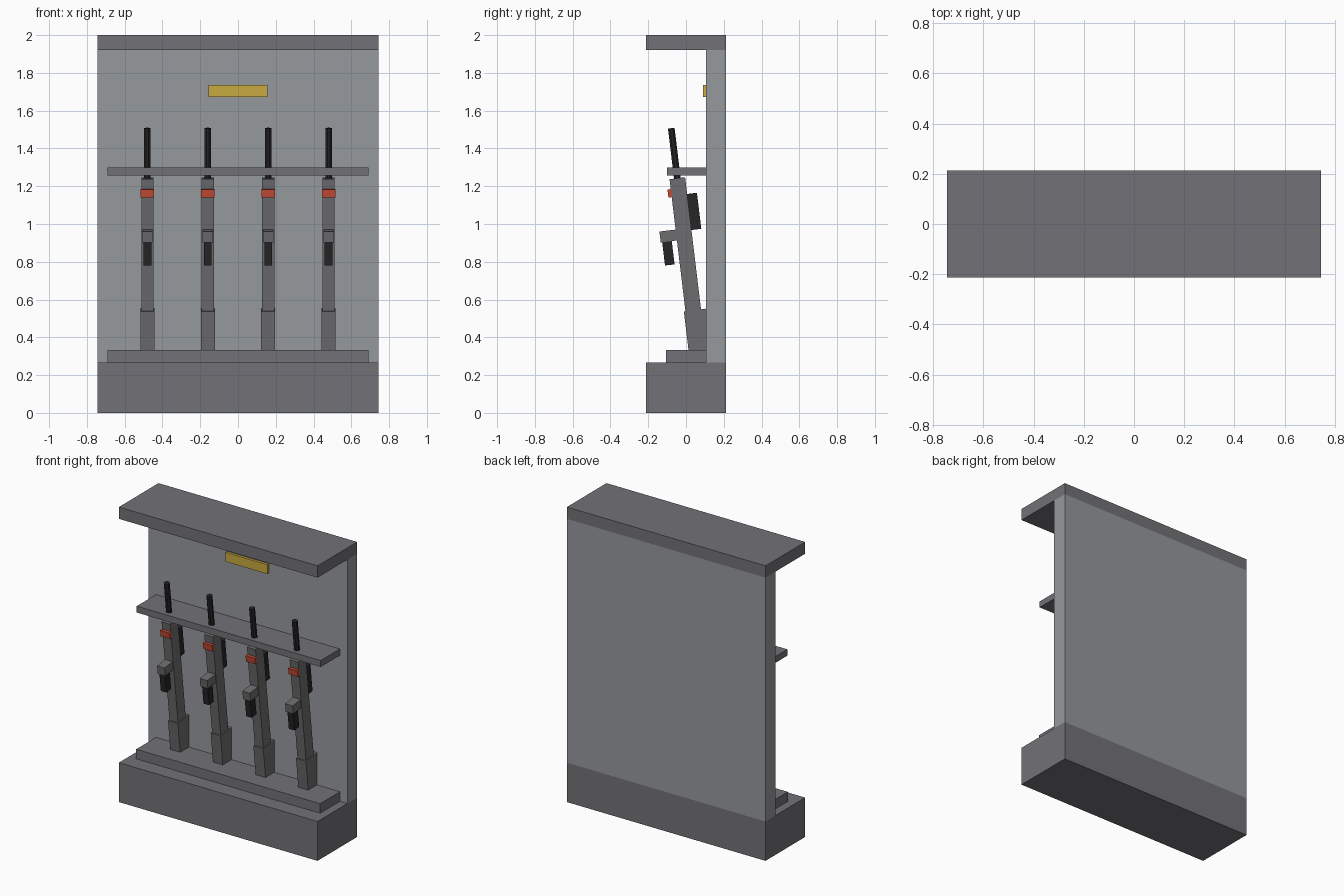
import bpy, bmesh, math
from mathutils import Matrix, Vector

if "Cube" in bpy.data.objects:
    bpy.data.objects.remove(bpy.data.objects["Cube"])


def material(name, rgb):
    m = bpy.data.materials.new(name)
    m.diffuse_color = (*rgb, 1)
    m.use_nodes = True
    m.node_tree.nodes["Principled BSDF"].inputs["Base Color"].default_value = m.diffuse_color
    return m


FRAME = material("dark_grey_metal", (0.17, 0.17, 0.185))
PANEL = material("light_grey_panel", (0.30, 0.32, 0.34))
GUN = material("gun_grey", (0.155, 0.155, 0.162))
BLACK = material("near_black", (0.019, 0.019, 0.02))
RED = material("red_marking", (0.57, 0.07, 0.035))
YELLOW = material("yellow_plate", (0.58, 0.40, 0.05))


def finish(name, bm, mat, matrix):
    bm.transform(matrix)
    me = bpy.data.meshes.new(name)
    bm.to_mesh(me)
    bm.free()
    me.materials.append(mat)
    ob = bpy.data.objects.new(name, me)
    bpy.context.collection.objects.link(ob)
    return ob


def box(name, mat, x, y, z, matrix=Matrix()):
    """Box from (min, max) ranges on each axis."""
    bm = bmesh.new()
    size = Vector((x[1] - x[0], y[1] - y[0], z[1] - z[0]))
    mid = Vector((sum(x), sum(y), sum(z))) / 2
    bmesh.ops.create_cube(bm, size=1)
    return finish(name, bm, mat, matrix @ Matrix.Translation(mid) @ Matrix.Diagonal((*size, 1)))


def rod(name, mat, radius, z, matrix, sides=8):
    bm = bmesh.new()
    bmesh.ops.create_cone(bm, cap_ends=True, segments=sides, radius1=radius,
                          radius2=radius, depth=z[1] - z[0])
    turn = Matrix.Rotation(math.pi / sides, 4, 'Z')
    return finish(name, bm, mat, matrix @ Matrix.Translation((0, 0, sum(z) / 2)) @ turn)


# Rack: base, back panel, canopy, the two rests and the label plate
W = 0.745
box("base", FRAME, (-W, W), (-0.212, 0.212), (0, 0.267))
box("back_panel", PANEL, (-W, W), (0.107, 0.212), (0.267, 1.92))
box("canopy", FRAME, (-W, W), (-0.212, 0.212), (1.92, 2.0))
box("butt_ledge", FRAME, (-0.69, 0.69), (-0.105, 0.107), (0.267, 0.332))
box("barrel_rest", FRAME, (-0.69, 0.69), (-0.10, 0.107), (1.257, 1.30))
box("label_plate", YELLOW, (-0.157, 0.157), (0.09, 0.107), (1.672, 1.735))

# Four identical rifles leaning forward; local z runs along the barrel
for i in range(4):
    lean = Matrix.Translation((-0.48 + 0.32 * i, 0.064, 0.33)) @ Matrix.Rotation(0.12, 4, 'X')

    def part(name, mat, width, y, z):
        box(f"rifle_{i + 1}_{name}", mat, (-width / 2, width / 2), y, z, lean)

    part("body", GUN, 0.064, (-0.0415, 0.0415), (0.0, 0.919))
    part("stock", GUN, 0.074, (-0.05, 0.07), (-0.005, 0.215))
    part("grip_mount", GUN, 0.056, (-0.128, -0.03), (0.592, 0.65))
    part("grip", BLACK, 0.042, (-0.12, -0.069), (0.468, 0.592))
    part("magazine", BLACK, 0.045, (0.041, 0.094), (0.638, 0.83))
    part("marking", RED, 0.07, (-0.059, -0.039), (0.823, 0.866))
    rod(f"rifle_{i + 1}_barrel", BLACK, 0.019, (0.90, 1.186), lean)
